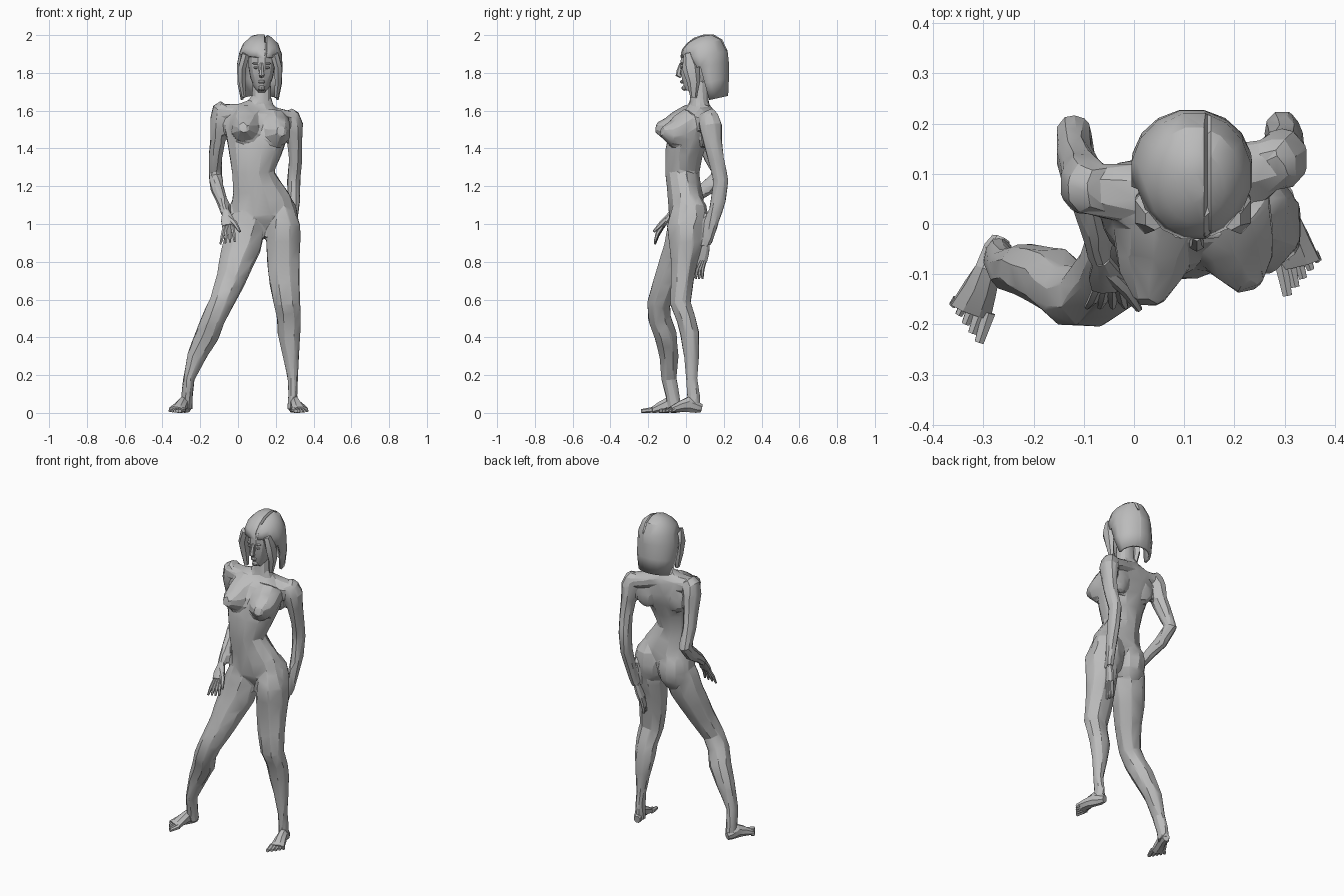
import bpy, bmesh, math
from mathutils import Vector

if "Cube" in bpy.data.objects:
    bpy.data.objects.remove(bpy.data.objects["Cube"], do_unlink=True)

CM = 0.01  # all part sizes are given in hundredths of a unit


def flat_material(name, colour):
    mat = bpy.data.materials.new(name)
    mat.use_nodes = True
    mat.diffuse_color = colour
    mat.node_tree.nodes["Principled BSDF"].inputs["Base Color"].default_value = colour
    return mat


CLAY = flat_material("clay_grey", (0.5, 0.5, 0.5, 1))


def select_only(objects):
    bpy.ops.object.select_all(action="DESELECT")
    for obj in objects:
        obj.select_set(True)
    bpy.context.view_layer.objects.active = objects[0]


def finish(name, bm, angle=25):
    bmesh.ops.recalc_face_normals(bm, faces=bm.faces)
    bmesh.ops.scale(bm, vec=(CM, CM, CM), verts=bm.verts)
    mesh = bpy.data.meshes.new(name)
    bm.to_mesh(mesh)
    bm.free()
    obj = bpy.data.objects.new(name, mesh)
    bpy.context.collection.objects.link(obj)
    mesh.materials.append(CLAY)
    select_only([obj])
    bpy.ops.object.shade_smooth_by_angle(angle=math.radians(angle))
    return obj


def add_loft(bm, sections, sides):
    """Skin elliptical rings (x, y, z, half width, half depth) set square to their path."""
    centres = [Vector(s[:3]) for s in sections]
    last = len(centres) - 1
    swell = 1 / math.cos(math.pi / sides)
    rings = []
    for i, (c, s) in enumerate(zip(centres, sections)):
        along = (centres[min(i + 1, last)] - centres[max(i - 1, 0)]).normalized()
        guide = Vector((0, 1, 0)) if abs(along.x) > 0.8 else Vector((1, 0, 0))
        across = (guide - along * along.dot(guide)).normalized() * swell
        deep = along.cross(across)
        ring = []
        for k in range(sides):
            a = math.tau * (k + 0.5) / sides
            ring.append(bm.verts.new(c + across * s[3] * math.cos(a) + deep * s[4] * math.sin(a)))
        rings.append(ring)
    for low, high in zip(rings, rings[1:]):
        for k in range(sides):
            n = (k + 1) % sides
            bm.faces.new((low[k], low[n], high[n], high[k]))
    bm.faces.new(rings[0])
    bm.faces.new(rings[-1])


def loft(name, sections, sides=8):
    bm = bmesh.new()
    add_loft(bm, sections, sides)
    return finish(name, bm)


def blob(name, centre, radii, rings=6, sides=10):
    bm = bmesh.new()
    bmesh.ops.create_uvsphere(bm, u_segments=sides, v_segments=rings, radius=1)
    bmesh.ops.scale(bm, vec=radii, verts=bm.verts)
    bmesh.ops.translate(bm, vec=centre, verts=bm.verts)
    return finish(name, bm)


# Torso, neck and collar
body = [loft("body", [
    (13, 1, 93, 3, 3), (13, 1, 98, 12, 6), (13, 0, 105, 17, 9), (12, 0, 112, 16, 9.5),
    (10, -1, 119, 13, 9), (8, -2, 127, 11, 9), (9, -1, 138, 14, 10), (10, 2, 148, 16.5, 10.5),
    (10, 5, 155, 16.5, 9.5), (11, 7, 160, 13, 7), (12, 7, 164, 7, 5),
    (12.5, 7, 167, 5, 5), (12.5, 7, 176, 5, 5)], 12)]
body.append(loft("collar", [
    (-9, 7, 159, 5, 4.5), (0, 6, 159, 6, 4.5), (11, 8, 160, 6, 4), (20, 10, 157, 6, 4.5), (28, 12, 155, 5, 4.5)]))

# Shoulder blades, chest and seat volumes
body.append(blob("right_shoulder_blade", (1, 9, 150), (7, 4, 9)))
body.append(blob("left_shoulder_blade", (20, 11, 149), (7, 4, 9)))
body.append(loft("right_chest", [
    (5, 4, 155, 9, 9), (4, -4, 151, 8, 8.5), (3.5, -10, 150, 6.5, 6.5), (3, -16, 151, 2.5, 2.5)], 10))
body.append(loft("left_chest", [
    (18, 4, 153, 9, 9), (20, -3, 149, 8, 8.5), (21.5, -8, 148, 6.5, 6.5), (23, -13, 149, 2.5, 2.5)], 10))
body.append(blob("right_seat", (6, 3, 102), (10, 9, 13)))
body.append(blob("left_seat", (22, 3, 103), (10.5, 9, 14)))

# Legs
body.append(loft("left_leg", [
    (23, 0, 109, 6, 7), (24, 0, 99, 9, 10), (24, 0, 90, 9, 9), (24, -1, 80, 8.5, 7),
    (24.5, -2, 70, 8, 6), (26, -3, 58, 7, 5.5), (27, 0, 50, 6.3, 5), (27, 2, 42, 6, 5),
    (28, 3, 30, 4.3, 4), (29, 3, 18, 2.7, 3), (29, 4, 9, 2.5, 3.5), (29, 4, 2, 3, 3.5)]))
body.append(loft("right_leg", [
    (6, 0, 106, 8, 8), (4, -1, 97, 10, 9), (2, -3, 88, 10, 8.5), (-1, -6, 80, 9, 8),
    (-4, -10, 70, 7.5, 7), (-9, -14.5, 58, 6.3, 6), (-13, -14, 50, 6, 6), (-16, -11, 42, 6.3, 6),
    (-22, -9, 30, 5, 5), (-26, -9, 18, 3, 4), (-27, -7, 9, 3, 3.7), (-27, -6, 2, 3, 3.5)]))

# Arms
body.append(loft("left_arm", [
    (27, 11, 159, 3, 4), (28, 12, 157, 4.5, 5), (29.5, 13, 152, 5, 6), (30, 14, 144, 4, 5),
    (30.5, 16, 134, 3.5, 4.2), (29.5, 18.5, 123, 3.5, 4), (29.5, 17, 112, 3.3, 4), (28, 12, 93, 2.4, 2.8),
    (27, 11, 89, 2.2, 2.4)]))
body.append(loft("right_arm", [
    (-7, 7, 163, 3, 4), (-9, 7, 161, 4.5, 5), (-10, 8, 155, 4.7, 6), (-10.5, 10, 146, 4, 5),
    (-12, 14, 135, 3.5, 4.3), (-12, 18, 126, 3.5, 4), (-11, 11, 119, 3.5, 4),
    (-8, -1, 111, 2.7, 3), (-6.5, -8, 105, 2.2, 2.2)]))

# Blend the body into one faceted skin
select_only(body)
bpy.ops.object.join()
skin = bpy.context.object
blend = skin.modifiers.new("blend", "REMESH")
blend.mode = "VOXEL"
blend.voxel_size = 0.01
relax = skin.modifiers.new("relax", "SMOOTH")
relax.factor = 0.5
relax.iterations = 4
facets = skin.modifiers.new("facets", "DECIMATE")
facets.ratio = 0.04
for modifier in (blend, relax, facets):
    bpy.ops.object.modifier_apply(modifier=modifier.name)
bpy.ops.object.shade_smooth_by_angle(angle=math.radians(20))


# Feet: a wedge from heel to ball, with a fan of toes
def foot(name, heel, tip, side):
    heel, tip = Vector(heel), Vector(tip)
    way = tip - heel
    across = Vector((-way.y, way.x, 0)).normalized() * side
    bm = bmesh.new()
    profile = [(0, 2.5, 1.8, 2.2), (0.12, 3, 2.5, 3), (0.35, 4.4, 2.6, 4), (0.55, 3.3, 3.3, 2.9), (0.8, 1.6, 4.2, 1.6)]
    add_loft(bm, [(*(heel + way * t).xy, z, w, h) for t, z, w, h in profile], 8)
    for k in range(5):
        shift = across * (k - 2) * 1.7
        base = heel + way * 0.74 + shift
        end = heel + way * (1.06 - 0.06 * k) + shift * 1.15
        thick = 1.3 - 0.1 * k
        add_loft(bm, [(*base.xy, 1.6, thick, thick), (*end.xy, 1, thick * 0.7, thick * 0.7)], 6)
    return finish(name, bm)


foot("left_foot", (28.5, 8, 0), (34, -12, 0), 1)
foot("right_foot", (-26.5, -3, 0), (-34, -21, 0), -1)


# Hands: a flat palm, four fingers and a thumb
def hand(name, wrist, knuckle, tip, spread, palm, thumb):
    wrist, knuckle, tip, spread = map(Vector, (wrist, knuckle, tip, spread))
    bm = bmesh.new()
    middle = wrist.lerp(knuckle, 0.6)
    add_loft(bm, [(*wrist, 1.6, 1.6), (*middle, *palm), (*knuckle, *palm)], 8)
    for k in range(4):
        fan = spread * (k - 1.5)
        start, end = knuckle + fan * 0.8, tip + fan * 1.5
        bend = start.lerp(end, 0.5) + Vector((0, -0.6, 0))
        add_loft(bm, [(*start, 1, 1), (*bend, 0.9, 0.9), (*end, 0.5, 0.5)], 6)
    root = wrist.lerp(knuckle, 0.35)
    joint = root.lerp(Vector(thumb), 0.5) + spread * 0.5
    add_loft(bm, [(*root, 1.3, 1.3), (*joint, 1.2, 1.2), (*thumb, 0.6, 0.6)], 6)
    return finish(name, bm)


hand("right_hand", (-6.5, -7, 107), (-5, -12.5, 99), (-5.5, -16.5, 90), (1.7, 0, 0.3), (3.4, 1.5), (1, -17, 96))
hand("left_hand", (27.5, 11, 91), (25, 8.5, 81), (24, 6, 71), (0.3, -1.2, 0), (1.6, 2.8), (24, 4.5, 77))

# Head and face
loft("head", [
    (12.5, 1, 170.5, 2, 2.5), (12.5, 3, 173, 4, 5.5), (12.5, 5, 178, 6, 8), (12.5, 6, 184, 7, 9),
    (12.5, 7, 190, 7, 9.5), (12.5, 7, 196, 4, 6)], 12)
loft("nose", [(12.5, -2.5, 185, 0.8, 0.8), (12.5, -3.6, 181, 1, 1.2), (12.5, -4, 179, 1.4, 1.4),
              (12.5, -2.5, 178, 1, 0.8)], 6)
blob("lips", (12.5, -2, 175.3), (2, 1.2, 1), 5, 8)
blob("chin", (12.5, -0.6, 172), (2, 1.8, 1.5), 5, 8)
for label, x in (("right", 9.7), ("left", 15.3)):
    blob(label + "_eye", (x, -2, 182.8), (1.6, 0.8, 0.7), 5, 8)
    blob(label + "_brow", (x, -2, 185), (2.3, 1, 0.6), 5, 8)

# Hair: a bob with an open front and a parting groove
bm = bmesh.new()
add_loft(bm, [
    (11.5, 14, 166, 10, 8.5), (11.5, 12, 175, 11.8, 11), (11.5, 10, 184, 12, 12.8),
    (12, 9.5, 190, 11.3, 12.6), (12, 8.5, 195, 9.3, 11), (12, 7.5, 198, 6, 7.5), (12, 7, 199.5, 2, 3)], 16)
opening = []
for f in bm.faces:
    c = f.calc_center_median()
    edge = 10 if c.z < 180 else 5
    if c.z < 167 or (c.z < 188 and c.y < edge):
        opening.append(f)
bmesh.ops.delete(bm, geom=opening, context="FACES")
parting = 14.6
for offset in (-0.7, 0, 0.7):
    bmesh.ops.bisect_plane(bm, geom=bm.verts[:] + bm.edges[:] + bm.faces[:],
                           plane_co=(parting + offset, 0, 0), plane_no=(1, 0, 0))
heart = Vector((parting, 8, 186))
for v in bm.verts:
    if abs(v.co.x - parting) < 0.1 and v.co.z > 187 and v.co.y < 19:
        v.co += (heart - v.co).normalized() * 1.3
hair = finish("hair", bm, 30)
shell = hair.modifiers.new("thickness", "SOLIDIFY")
shell.thickness = 0.015
shell.offset = -1

# Front locks framing the face
for label, x, lean in (("right", 2.2, 1), ("left", 21.3, -1)):
    loft(label + "_lock", [(x + lean * 2, 1, 190, 2, 2), (x, 2.5, 183, 2, 4),
                           (x, 4, 175, 1.8, 3), (x + lean, 4, 167, 1, 1.5)], 6)
